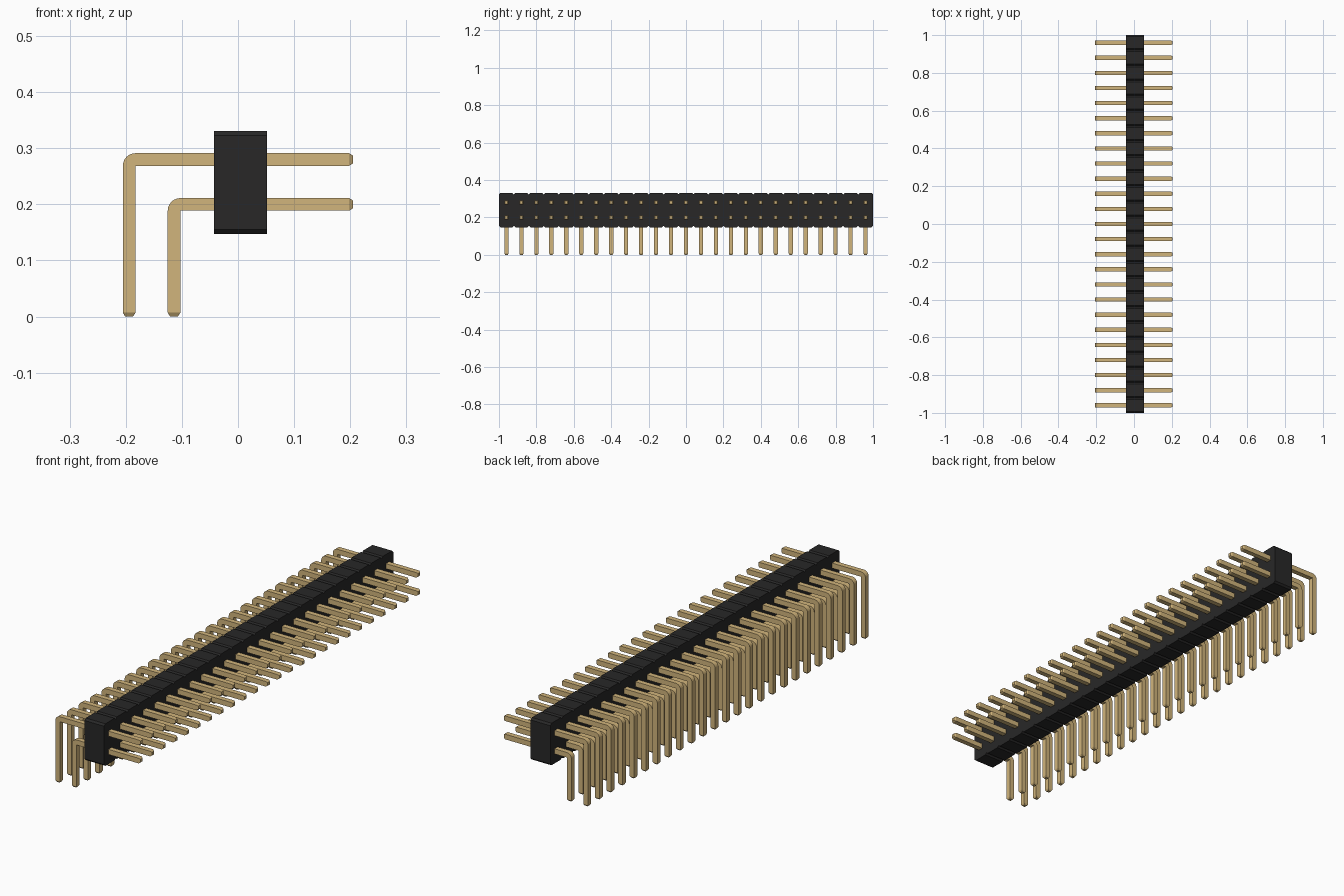
import bpy, bmesh, math
from mathutils import Vector

COUNT, PITCH = 25, 0.08
HALF = 0.0112          # half thickness of a pin
TIP = 0.007            # length of the tapered pin tips
PIN_END = 0.205

if "Cube" in bpy.data.objects:
    bpy.data.objects.remove(bpy.data.objects["Cube"], do_unlink=True)


def material(name, color):
    m = bpy.data.materials.new(name)
    m.use_nodes = True
    m.diffuse_color = color
    m.node_tree.nodes["Principled BSDF"].inputs["Base Color"].default_value = color
    return m


def finish(bm, name, mat):
    bmesh.ops.remove_doubles(bm, verts=bm.verts, dist=1e-5)
    bmesh.ops.recalc_face_normals(bm, faces=bm.faces)
    mesh = bpy.data.meshes.new(name)
    bm.to_mesh(mesh)
    bm.free()
    mesh.materials.append(mat)
    obj = bpy.data.objects.new(name, mesh)
    bpy.context.collection.objects.link(obj)
    return obj


black = material("black plastic", (0.021, 0.0205, 0.0205, 1))
gold = material("gold metal", (0.64, 0.46, 0.2, 1))


# Housing: a notched outline, one bevelled block per pin pair, extruded along x
def housing(x0, x1, z0, z1, bevel):
    top, bottom = [], []
    for i in range(COUNT):
        a = (i - COUNT / 2) * PITCH
        b = a + PITCH
        top += [(a, z1 - bevel), (a + bevel, z1), (b - bevel, z1), (b, z1 - bevel)]
        bottom += [(a, z0 + bevel), (a + bevel, z0), (b - bevel, z0), (b, z0 + bevel)]
    bm = bmesh.new()
    rows = [[[bm.verts.new((x, y, z)) for y, z in edge] for edge in (bottom, top)]
            for x in (x0, x1)]
    (lb, lt), (rb, rt) = rows
    for k in range(len(top) - 1):
        if k % 4 == 3:      # neighbouring blocks share this point
            continue
        for quad in ((lb, lt), (rb, rt), (lb, rb), (lt, rt)):
            p, q = quad
            bm.faces.new((p[k], p[k + 1], q[k + 1], q[k]))
    for k in (0, -1):
        bm.faces.new((lb[k], rb[k], rt[k], lt[k]))
    return finish(bm, "housing", black)


# Pin: square section swept along a right-angle bend with tapered ends
def pin_row(name, x, z):
    inner = Vector((x + HALF, 0, z - HALF))
    across, up = Vector((1, 0, 0)), Vector((0, 0, 1))
    sections = []           # (inner point, outer point, half depth)

    def straight(center, direction, scale):
        d = direction * HALF * scale
        sections.append((center - d, center + d, HALF * scale))

    straight(Vector((x, 0, 0)), -across, 0.62)
    straight(Vector((x, 0, TIP)), -across, 1)
    for k in range(7):
        t = math.radians(15 * k)
        outward = -across * math.cos(t) + up * math.sin(t)
        sections.append((inner, inner + outward * 2 * HALF, HALF))
    straight(Vector((PIN_END - TIP, 0, z)), up, 1)
    straight(Vector((PIN_END, 0, z)), up, 0.62)

    bm = bmesh.new()
    rings = []
    for p, q, h in sections:
        side = Vector((0, h, 0))
        rings.append([bm.verts.new(v) for v in (p - side, p + side, q + side, q - side)])
    for a, b in zip(rings, rings[1:]):
        for k in range(4):
            n = (k + 1) % 4
            bm.faces.new((a[k], a[n], b[n], b[k]))
    bm.faces.new(rings[0])
    bm.faces.new(rings[-1])
    obj = finish(bm, name, gold)
    obj.location.y = -(COUNT - 1) / 2 * PITCH
    array = obj.modifiers.new("row", 'ARRAY')
    array.count = COUNT
    array.use_relative_offset = False
    array.use_constant_offset = True
    array.constant_offset_displace = (0, PITCH, 0)
    return obj


housing(-0.043, 0.052, 0.147, 0.331, 0.008)
pin_row("upper_pins", -0.194, 0.28)
pin_row("lower_pins", -0.114, 0.2)
